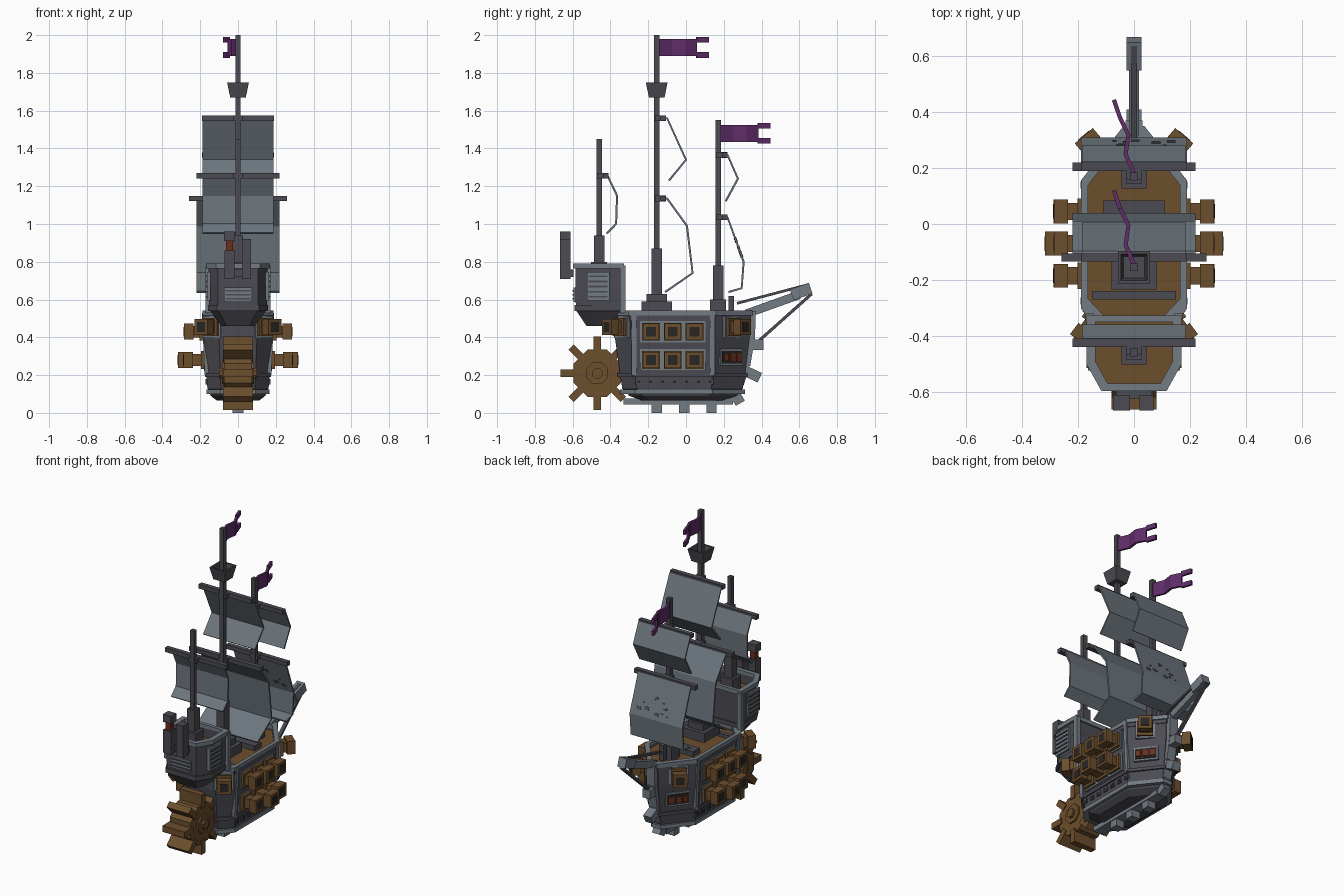
import bpy, bmesh, math, random
from mathutils import Vector, Matrix

cube = bpy.data.objects.get("Cube")
if cube:
    bpy.data.objects.remove(cube)


def material(name, rgb):
    m = bpy.data.materials.new(name)
    m.use_nodes = True
    m.diffuse_color = (*rgb, 1)
    m.node_tree.nodes["Principled BSDF"].inputs["Base Color"].default_value = (*rgb, 1)
    return m


DARK = material("dark slate", (0.07, 0.07, 0.085))
LIGHT = material("light slate", (0.17, 0.2, 0.23))
SAIL = material("sail grey", (0.15, 0.18, 0.205))
WOOD = material("brown wood", (0.15, 0.077, 0.026))
PURPLE = material("purple cloth", (0.115, 0.026, 0.14))
RED = material("rust red", (0.155, 0.026, 0.012))
BLACK = material("black hollow", (0.022, 0.02, 0.018))


def finish(name, bm, mat):
    bmesh.ops.recalc_face_normals(bm, faces=bm.faces)
    me = bpy.data.meshes.new(name)
    bm.to_mesh(me)
    bm.free()
    me.materials.append(mat)
    ob = bpy.data.objects.new(name, me)
    bpy.context.collection.objects.link(ob)
    return ob


def box(name, loc, size, mat, rot=Matrix()):
    bm = bmesh.new()
    bmesh.ops.create_cube(bm, size=1, matrix=Matrix.Translation(loc) @ rot.to_4x4() @ Matrix.Diagonal((*size, 1)))
    return finish(name, bm, mat)


def frame(direction):
    # local x runs along the direction, local z leans up
    d = Vector(direction).normalized()
    side = Vector((0, 0, 1)).cross(d).normalized()
    return Matrix((d, side, d.cross(side))).transposed()


def beam(name, p, q, width, height, mat):
    p, q = Vector(p), Vector(q)
    return box(name, (p + q) / 2, ((q - p).length, width, height), mat, frame(q - p))


def loft(name, rings, mat, hollow=False):
    # skin a stack of outlines; hollow joins the last ring back to the first
    bm = bmesh.new()
    loops = [[bm.verts.new(p) for p in r] for r in rings]
    pairs = list(zip(loops, loops[1:])) + ([(loops[-1], loops[0])] if hollow else [])
    for a, b in pairs:
        for i in range(len(a)):
            j = (i + 1) % len(a)
            bm.faces.new((a[i], a[j], b[j], b[i]))
    if not hollow:
        bm.faces.new(loops[0])
        bm.faces.new(loops[-1])
    return finish(name, bm, mat)


def outline(half, z, s=1.0, centre=0.0):
    pts = half + [(-x, y) for x, y in reversed(half)]
    return [(x * s, centre + (y - centre) * s, z) for x, y in pts]


def rail(name, half, z0, z1, outer, inner, centre, mat):
    levels = ((z0, outer), (z1, outer), (z1, inner), (z0, inner))
    return loft(name, [outline(half, z, s, centre) for z, s in levels], mat, True)


def ribbon(name, a, b, thick, mat):
    bm = bmesh.new()
    va, vb = [[bm.verts.new(p) for p in row] for row in (a, b)]
    for i in range(len(a) - 1):
        bm.faces.new((va[i], va[i + 1], vb[i + 1], vb[i]))
    ob = finish(name, bm, mat)
    mod = ob.modifiers.new("thickness", "SOLIDIFY")
    mod.thickness, mod.offset = thick, 0
    return ob


# Hull with stepped lower bands, deck and bulwark
HULL = [(0.1, -0.375), (0.18, -0.29), (0.18, 0.15), (0.035, 0.335)]
loft("hull", [outline(HULL, z, s) for z, s in
              ((0.065, 0.62), (0.09, 0.8), (0.13, 0.9), (0.2, 0.93), (0.39, 1), (0.5, 1))], DARK)
rail("lower_ledge", HULL, 0.19, 0.21, 0.97, 0.85, 0, DARK)
rail("bilge_trim", HULL, 0.1, 0.125, 0.93, 0.75, 0, LIGHT)
loft("main_deck", [outline(HULL, z, 0.93) for z in (0.49, 0.508)], WOOD)
rail("bulwark", HULL, 0.49, 0.52, 1.02, 0.92, 0, DARK)
rail("bulwark_cap", HULL, 0.515, 0.542, 1.05, 0.92, 0, LIGHT)

# Keel, teeth and curved stem
box("keel", (0, -0.04, 0.06), (0.07, 0.58, 0.03), LIGHT)
for y in (-0.155, -0.01, 0.135):
    box("keel_tooth", (0, y, 0.03), (0.06, 0.055, 0.06), LIGHT)
STEM = [(0.22, 0.065), (0.285, 0.15), (0.32, 0.25), (0.345, 0.4), (0.35, 0.54)]
for (y0, z0), (y1, z1) in zip(STEM, STEM[1:]):
    beam("stem", (0, y0, z0), (0, y1, z1), 0.06, 0.04, LIGHT)
for y, z, tilt in ((0.265, 0.09, -60), (0.35, 0.205, -25), (0.365, 0.36, 0)):
    box("stem_tooth", (0, y, z), (0.055, 0.09, 0.055), LIGHT, Matrix.Rotation(math.radians(tilt), 3, "X"))


def cannon(base, direction, length):
    d = Vector(direction).normalized()
    b = Vector(base)
    beam("gunport_frame", b - d * 0.01, b + d * 0.008, 0.115, 0.115, LIGHT)
    beam("gunport", b, b + d * 0.025, 0.094, 0.094, WOOD)
    beam("cannon_barrel", b, b + d * (length - 0.01), 0.062, 0.062, WOOD)
    beam("cannon_muzzle", b + d * (length - 0.05), b + d * length, 0.085, 0.085, WOOD)
    beam("cannon_bore", b + d * (length - 0.01), b + d * (length + 0.002), 0.052, 0.052, BLACK)


for s in (-1, 1):
    # Broadside guns, corner guns and red bow grilles
    for col, y in enumerate((-0.185, -0.07, 0.045)):
        cannon((s * 0.178, y, 0.43), (s, 0, 0), 0.108)
        cannon((s * 0.172, y, 0.28), (s, 0, 0), 0.146 if col == 1 else 0.116)
    cannon((s * 0.115, 0.24, 0.455), (s * 0.65, 0.76, 0), 0.1)
    cannon((s * 0.135, -0.34, 0.455), (s * 0.6, -0.8, 0), 0.1)
    bow = frame((s * 0.78, 0.61, 0))
    box("bow_panel", (s * 0.104, 0.236, 0.295), (0.02, 0.15, 0.09), LIGHT, bow)
    box("bow_grille_back", (s * 0.107, 0.238, 0.295), (0.025, 0.13, 0.065), BLACK, bow)
    for k in (-1, 0, 1):
        box("bow_grille_bar", (s * (0.11 + k * 0.028), 0.24 - k * 0.033, 0.295), (0.03, 0.03, 0.04), RED, bow)
    # Vertical ribs and lower plates
    for y in (-0.275, 0.14):
        beam("hull_rib", (s * 0.166, y, 0.2), (s * 0.182, y, 0.53), 0.025, 0.02, LIGHT)
    for i in range(7):
        box("lower_plate", (s * 0.163, -0.25 + i * 0.063, 0.165), (0.016, 0.035, 0.03), DARK)
        box("plate_hole", (s * 0.168, -0.25 + i * 0.063, 0.165), (0.009, 0.016, 0.014), BLACK)

# Stern cabin with raised deck
CABIN = [(0.11, -0.59), (0.16, -0.5), (0.16, -0.335)]
MID = -0.45
loft("cabin", [outline(CABIN, z, s, MID) for z, s in ((0.46, 0.55), (0.545, 0.95), (0.7, 0.97))], DARK)
loft("cabin_deck", [outline(CABIN, z, 0.9, MID) for z in (0.69, 0.71)], WOOD)
rail("cabin_sill", CABIN, 0.54, 0.57, 1.0, 0.85, MID, DARK)
rail("cabin_wall", CABIN, 0.68, 0.77, 0.97, 0.86, MID, DARK)
rail("cabin_rail", CABIN, 0.765, 0.792, 1.06, 0.86, MID, LIGHT)
box("stern_window", (0, -0.585, 0.625), (0.15, 0.02, 0.075), LIGHT)
for k in range(3):
    box("stern_window_slat", (0, -0.597, 0.603 + k * 0.022), (0.13, 0.008, 0.008), DARK)
for s in (-1, 1):
    box("cabin_post", (s * 0.158, -0.335, 0.655), (0.03, 0.03, 0.25), LIGHT)
    box("side_window", (s * 0.155, -0.465, 0.67), (0.02, 0.12, 0.15), LIGHT)
    for k in range(5):
        box("side_window_slat", (s * 0.166, -0.465, 0.615 + k * 0.027), (0.008, 0.1, 0.009), DARK)

# Stern lantern and chimney
box("lantern_post", (-0.045, -0.64, 0.785), (0.055, 0.055, 0.15), DARK)
box("lantern_glow", (-0.045, -0.64, 0.885), (0.035, 0.035, 0.06), RED)
box("lantern_cap", (-0.045, -0.64, 0.935), (0.06, 0.055, 0.05), DARK)
box("chimney", (0.045, -0.64, 0.815), (0.05, 0.055, 0.21), DARK)
box("lantern_bracket", (0, -0.61, 0.74), (0.13, 0.03, 0.04), DARK)

# Paddle wheel
WY, WZ = -0.47, 0.21


def disc(name, radius, half, mat, sides=8):
    turn = Matrix.Rotation(math.pi / 2, 4, "Y") @ Matrix.Rotation(math.pi / sides, 4, "Z")
    bm = bmesh.new()
    bmesh.ops.create_cone(bm, cap_ends=True, segments=sides, radius1=radius, radius2=radius,
                          depth=half * 2, matrix=Matrix.Translation((0, WY, WZ)) @ turn)
    return finish(name, bm, mat)


disc("wheel_body", 0.135, 0.075, WOOD)
disc("wheel_hub", 0.062, 0.085, WOOD)
disc("wheel_axle", 0.03, 0.1, WOOD)
for i in range(8):
    a = i * math.pi / 4
    spoke = Vector((0, math.cos(a), math.sin(a)))
    box("wheel_paddle", Vector((0, WY, WZ)) + spoke * 0.15, (0.16, 0.09, 0.04), WOOD, Matrix.Rotation(a, 3, "X"))


# Masts: position, foot, thick section top, tip
for y, z0, z1, z2 in ((-0.46, 0.7, 0.94, 1.45), (-0.155, 0.5, 0.87, 2.0), (0.17, 0.5, 0.78, 1.55)):
    box("mast", (0, y, (z0 + z2) / 2), (0.028, 0.028, z2 - z0), DARK)
    box("mast_foot", (0, y, (z0 + z1) / 2), (0.055, 0.055, z1 - z0), DARK)
    box("mast_collar", (0, y, z0 + 0.05), (0.09, 0.085, 0.1), DARK)
for size, z in ((0.16, 0.56), (0.11, 0.6)):
    box("main_mast_step", (0, -0.155, z), (size, size, 0.06), DARK)
box("deck_hatch", (0, 0.05, 0.52), (0.22, 0.07, 0.04), DARK)
box("aft_step", (0, -0.255, 0.515), (0.3, 0.03, 0.03), DARK)

# Crow's nest
SQUARE = [(0.055, -0.055), (0.055, 0.055)]
levels = ((1.67, 0.75), (1.75, 1.05), (1.75, 0.85), (1.7, 0.7))
loft("crows_nest", [[(x, y - 0.155, z) for x, y, z in outline(SQUARE, z, s)] for z, s in levels], DARK)

# Sails: mast y, yard half width, sail half width, profile of (y, z)
SAILS = [
    (-0.46, 0.22, 0.187, [(-0.415, 1.255), (-0.365, 1.15), (-0.37, 1.0), (-0.42, 0.95)]),
    (-0.155, 0.19, 0.187, [(-0.1, 1.56), (0.0, 1.34), (-0.09, 1.23)]),
    (-0.155, 0.26, 0.22, [(-0.1, 1.135), (0.005, 0.99), (0.035, 0.74), (-0.11, 0.64)]),
    (0.17, 0.19, 0.187, [(0.22, 1.365), (0.275, 1.24), (0.21, 1.12)]),
    (0.17, 0.22, 0.19, [(0.22, 1.035), (0.305, 0.8), (0.295, 0.66), (0.225, 0.64)]),
]
for mast_y, yard, w, prof in SAILS:
    y, z = prof[0]
    box("yard", (0, mast_y + 0.035, z), (yard * 2, 0.03, 0.028), DARK)
    box("yard_clamp", (0, mast_y + 0.02, z), (0.055, 0.06, 0.03), DARK)
    prof = [(mast_y + 0.035, z)] + prof
    ribbon("sail", [(-w, *p) for p in prof], [(w, *p) for p in prof], 0.011, SAIL)

# Tears in the fore sail
random.seed(4)
slope = frame((0, 0.085, -0.235))
for i in range(12):
    t = random.uniform(0.45, 0.9)
    size = random.uniform(0.012, 0.035)
    box("sail_tear", (random.gauss(0, 0.06), 0.22 + 0.085 * t, 1.035 - 0.235 * t), (size * 0.6, size, 0.015), DARK, slope)

# Swallow-tailed flags
WAVE = [(0, 0.01), (-0.03, 0.08), (-0.02, 0.15), (-0.05, 0.21), (-0.072, 0.275)]
for y, z in ((-0.155, 1.88), (0.17, 1.425)):
    for part, lo, hi in ((WAVE[:4], 0.01, 0.1), (WAVE[3:], 0, 0.03), (WAVE[3:], 0.08, 0.11)):
        ribbon("flag", [(px, y + py, z + lo) for px, py in part],
               [(px, y + py, z + hi) for px, py in part], 0.015, PURPLE)

# Bowsprit and stays
beam("bowsprit", (0, 0.32, 0.525), (0, 0.6, 0.625), 0.035, 0.045, LIGHT)
beam("bowsprit_head", (0, 0.56, 0.625), (0, 0.66, 0.66), 0.055, 0.06, LIGHT)
beam("upper_stay", (0, 0.27, 0.58), (0, 0.65, 0.68), 0.022, 0.014, DARK)
beam("lower_stay", (0, 0.665, 0.63), (0, 0.39, 0.385), 0.022, 0.016, DARK)
box("stay_block", (0, 0.24, 0.57), (0.03, 0.03, 0.1), DARK)
